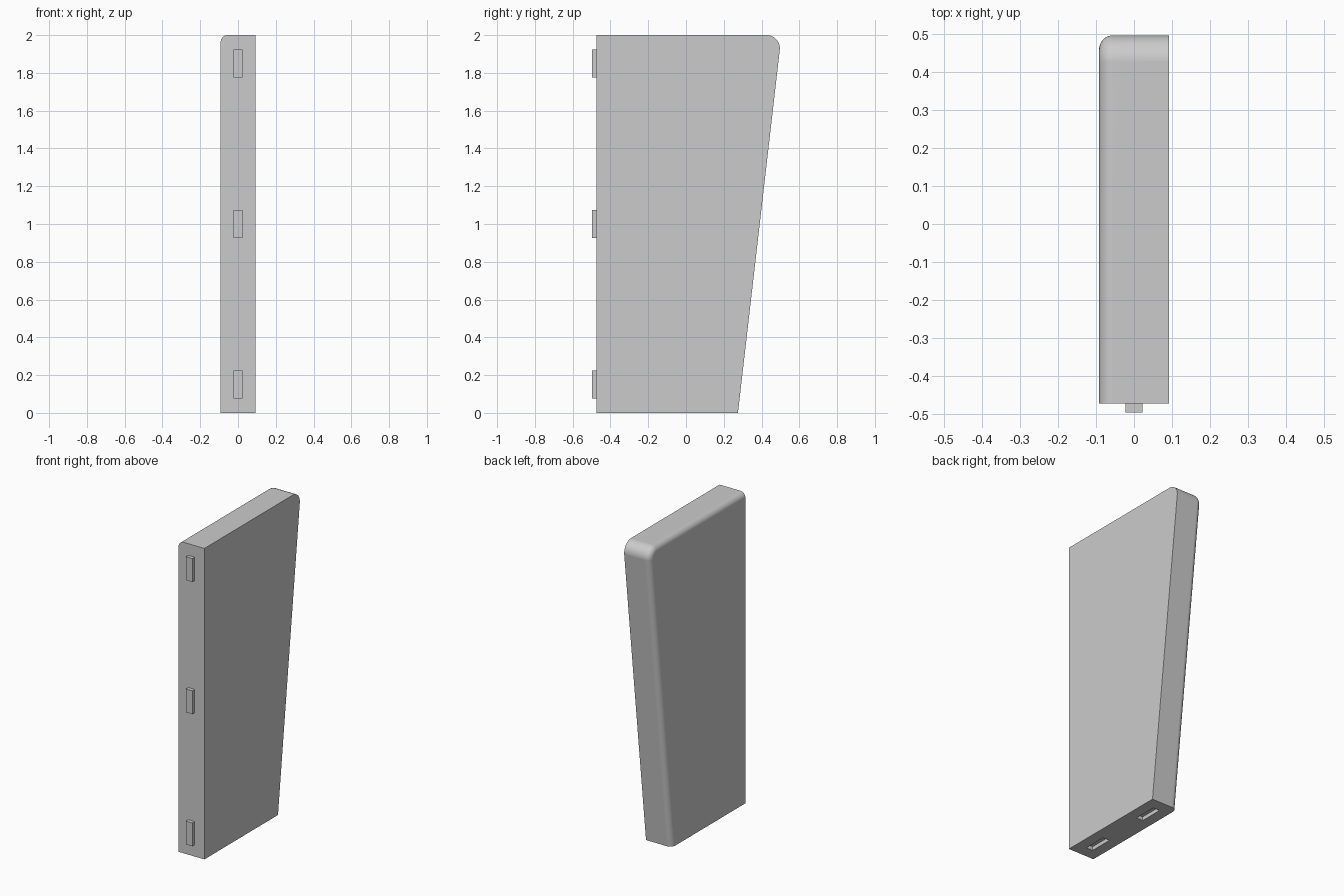
import bpy, bmesh, math

cube = bpy.data.objects.get("Cube")
if cube:
    bpy.data.objects.remove(cube, do_unlink=True)

grey = bpy.data.materials.new("plain grey")
grey.use_nodes = True
colour = (0.6, 0.6, 0.6, 1)
grey.diffuse_color = colour
grey.node_tree.nodes["Principled BSDF"].inputs["Base Color"].default_value = colour

HALF = 0.092                  # half thickness
FRONT, HEEL, TOP = -0.473, 0.275, 2.0
CORNER, FILLET = 0.07, 0.037  # profile corner and edge rounding
PEG_WIDTH, PEG_LENGTH, PEG_DEPTH = 0.046, 0.15, 0.024
MARGIN = 0.075

# Corner centre and the lean of the back edge, tangent to the corner
cy, cz = 0.497 - CORNER, TOP - CORNER
lean = math.atan2(cy - HEEL, cz) + math.asin(CORNER / math.hypot(cy - HEEL, cz))


def outline(inset):
    """Side profile (y, z) with its top and back edges moved inwards."""
    pts = [(FRONT, 0), (HEEL - inset / math.cos(lean), 0)]
    steps = 14
    for i in range(steps + 1):
        a = -lean + (math.pi / 2 + lean) * i / steps
        r = CORNER - inset
        pts.append((cy + r * math.cos(a), cz + r * math.sin(a)))
    pts.append((FRONT, TOP - inset))
    return pts


def finish(obj):
    obj.data.materials.clear()
    obj.data.materials.append(grey)


def box(name, centre, size):
    bpy.ops.mesh.primitive_cube_add(size=1, location=centre)
    obj = bpy.context.object
    obj.name = name
    obj.scale = size
    bpy.ops.object.transform_apply(location=False, rotation=False, scale=True)
    finish(obj)
    return obj


# Panel: profile layers through the thickness, rounded towards -x
bm = bmesh.new()
layers = [(HALF, 0)]
for i in range(9):
    t = math.pi / 2 * i / 8
    layers.append((-HALF + FILLET * (1 - math.sin(t)), FILLET * (1 - math.cos(t))))
rings = [[bm.verts.new((x, y, z)) for y, z in outline(d)] for x, d in layers]
for a, b in zip(rings, rings[1:]):
    n = len(a)
    for i in range(1, n - 1):
        bm.faces.new((a[i], a[i + 1], b[i + 1], b[i]))
bm.faces.new(rings[0])
bm.faces.new(rings[-1])
bm.faces.new([r[0] for r in rings[:1]] + [r[1] for r in rings] + [rings[-1][0]])
bm.faces.new([rings[0][0], rings[-1][0]] + [r[-1] for r in reversed(rings)])
bmesh.ops.recalc_face_normals(bm, faces=bm.faces)
mesh = bpy.data.meshes.new("panel")
bm.to_mesh(mesh)
bm.free()
panel = bpy.data.objects.new("panel", mesh)
bpy.context.collection.objects.link(panel)
finish(panel)

# Sockets cut into the underside
for y in (FRONT + MARGIN + PEG_LENGTH / 2, HEEL - MARGIN - PEG_LENGTH / 2):
    cutter = box("socket_cutter", (0, y, 0), (PEG_WIDTH, PEG_LENGTH, PEG_DEPTH * 2))
    cutter.hide_render = True
    mod = panel.modifiers.new("socket", "BOOLEAN")
    mod.operation = "DIFFERENCE"
    mod.solver = "EXACT"
    mod.object = cutter
    bpy.context.view_layer.objects.active = panel
    bpy.ops.object.modifier_apply(modifier=mod.name)
    bpy.data.objects.remove(cutter, do_unlink=True)

bpy.ops.object.select_all(action="DESELECT")
panel.select_set(True)
bpy.context.view_layer.objects.active = panel
bpy.ops.object.shade_smooth_by_angle(angle=math.radians(30))
weighted = panel.modifiers.new("clean shading", "WEIGHTED_NORMAL")
weighted.keep_sharp = True

# Pegs along the front edge
for name, z in (("lower", MARGIN + PEG_LENGTH / 2), ("middle", TOP / 2),
                ("upper", TOP - MARGIN - PEG_LENGTH / 2)):
    box(name + "_peg", (0, FRONT - PEG_DEPTH / 2, z), (PEG_WIDTH, PEG_DEPTH, PEG_LENGTH))
